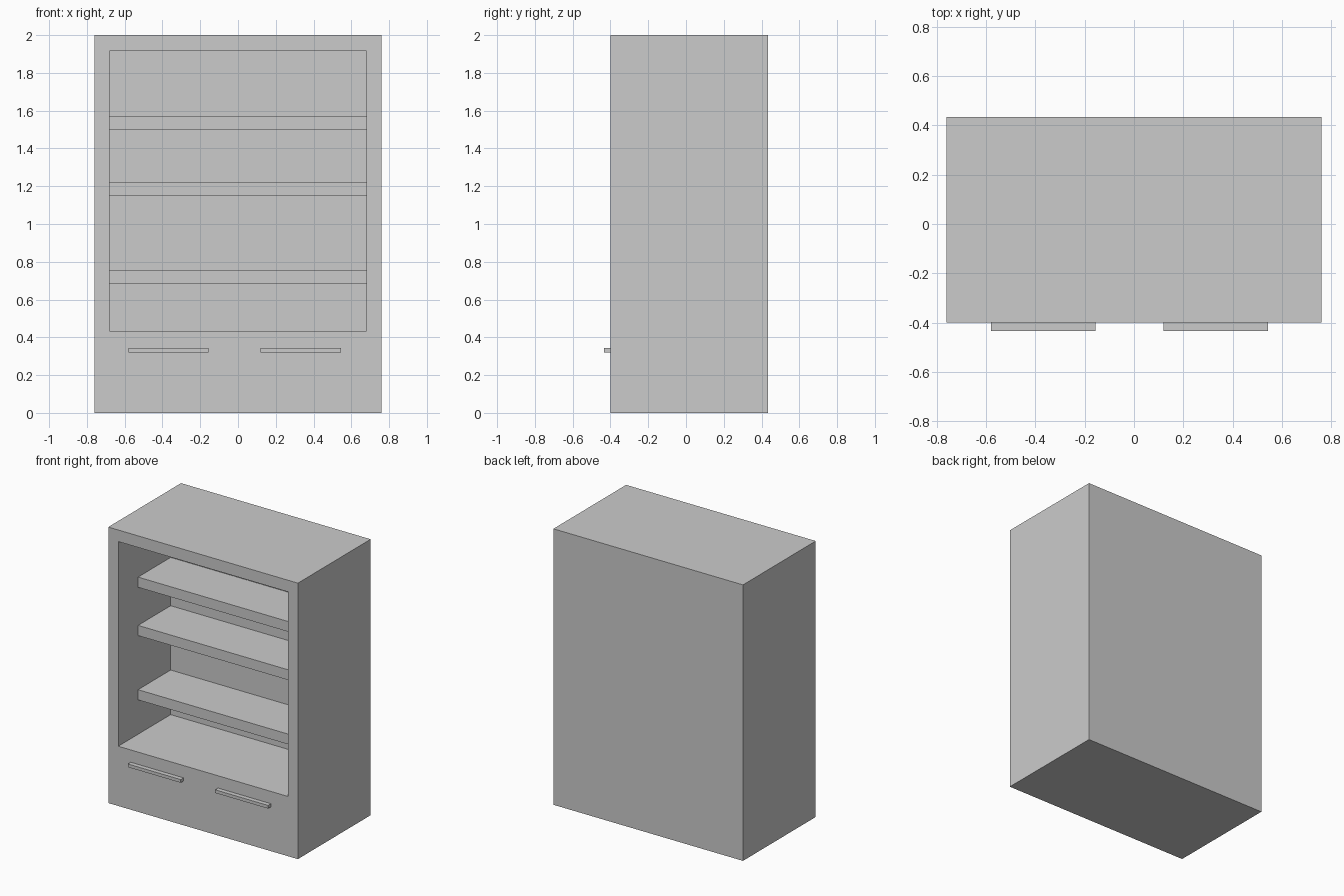
import bpy, bmesh
from mathutils import Vector

if "Cube" in bpy.data.objects:
    bpy.data.objects.remove(bpy.data.objects["Cube"])

FRONT, BACK, HALF_W, HEIGHT = -0.40, 0.433, 0.76, 2.0
OPEN_W, OPEN_Z0, OPEN_Z1, RECESS_Y = 0.68, 0.433, 1.916, 0.20


def box_bmesh(x0, x1, y0, y1, z0, z1):
    bm = bmesh.new()
    bmesh.ops.create_cube(bm, size=1)
    for v in bm.verts:
        v.co = Vector((x1 if v.co.x > 0 else x0,
                       y1 if v.co.y > 0 else y0,
                       z1 if v.co.z > 0 else z0))
    return bm


def finish(name, bm):
    bmesh.ops.recalc_face_normals(bm, faces=bm.faces)
    mesh = bpy.data.meshes.new(name)
    bm.to_mesh(mesh)
    bm.free()
    obj = bpy.data.objects.new(name, mesh)
    bpy.context.collection.objects.link(obj)
    return obj


# Cabinet body: solid block with the front face inset and pushed back
bm = box_bmesh(-HALF_W, HALF_W, FRONT, BACK, 0, HEIGHT)
bm.normal_update()
front = min(bm.faces, key=lambda f: f.calc_center_median().y)
bmesh.ops.inset_region(bm, faces=[front], thickness=0.08)
mid_z = HEIGHT / 2
for v in front.verts:
    v.co.x = OPEN_W if v.co.x > 0 else -OPEN_W
    v.co.z = OPEN_Z1 if v.co.z > mid_z else OPEN_Z0
recess = bmesh.ops.extrude_discrete_faces(bm, faces=[front])["faces"][0]
for v in recess.verts:
    v.co.y = RECESS_Y
finish("cabinet_body", bm)

# Shelves, set back inside the opening
for i, z in enumerate((0.682, 1.148, 1.498), 1):
    finish(f"shelf_{i}", box_bmesh(-OPEN_W, OPEN_W, -0.173, RECESS_Y, z, z + 0.074))

# Drawer handles on the lower front
for side, x in (("left", -0.58), ("right", 0.12)):
    finish(f"{side}_drawer_handle",
           box_bmesh(x, x + 0.424, -0.433, FRONT, 0.321, 0.344))
